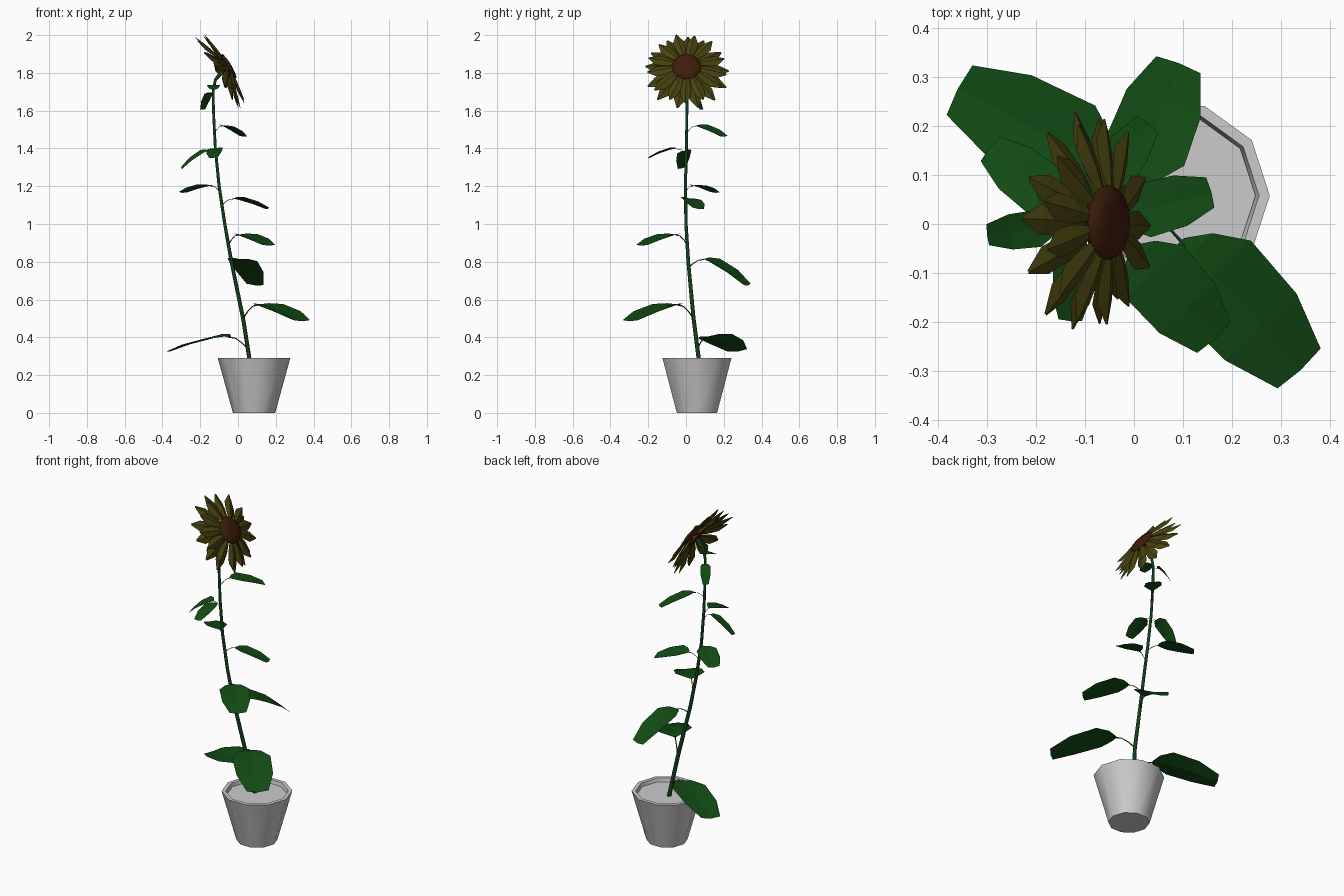
import bpy, math, random
from mathutils import Vector, Matrix

if "Cube" in bpy.data.objects:
    bpy.data.objects.remove(bpy.data.objects["Cube"])

random.seed(4)


def material(name, rgb):
    m = bpy.data.materials.new(name)
    m.diffuse_color = (*rgb, 1)
    m.use_nodes = True
    m.node_tree.nodes["Principled BSDF"].inputs["Base Color"].default_value = m.diffuse_color
    return m


GREEN = material("leaf_green", (0.006, 0.072, 0.007))
STEM = material("stem_green", (0.006, 0.05, 0.01))
OLIVE = material("petal_olive", (0.066, 0.057, 0.005))
BROWN = material("seed_brown", (0.05, 0.012, 0.003))


def add_mesh(name, verts, faces, mat=None):
    me = bpy.data.meshes.new(name)
    me.from_pydata([tuple(v) for v in verts], [], faces)
    me.update()
    ob = bpy.data.objects.new(name, me)
    bpy.context.collection.objects.link(ob)
    if mat:
        me.materials.append(mat)
    return ob


def smooth(ob, angle):
    bpy.ops.object.select_all(action='DESELECT')
    ob.select_set(True)
    bpy.context.view_layer.objects.active = ob
    bpy.ops.object.shade_smooth_by_angle(angle=math.radians(angle))


def skin(name, rings, n, mat):
    """Bridge successive n-point rings and cap both ends."""
    verts = [v for ring in rings for v in ring]
    faces = [(k * n + i, k * n + (i + 1) % n, (k + 1) * n + (i + 1) % n, (k + 1) * n + i)
             for k in range(len(rings) - 1) for i in range(n)]
    faces.append(tuple(reversed(range(n))))
    faces.append(tuple(range((len(rings) - 1) * n, len(rings) * n)))
    return add_mesh(name, verts, faces, mat)


def lathe(name, profile, n, matrix, mat=None):
    """Revolve (radius, height) points."""
    angles = [2 * math.pi * i / n for i in range(n)]
    rings = [[matrix @ Vector((r * math.cos(a), r * math.sin(a), z)) for a in angles]
             for r, z in profile]
    return skin(name, rings, n, mat)


def tube(name, path, radii, n, mat):
    """Sweep an n-sided ring along a path."""
    pts = [Vector(p) for p in path]
    rings = []
    for k, p in enumerate(pts):
        d = (pts[min(k + 1, len(pts) - 1)] - pts[max(k - 1, 0)]).normalized()
        a = d.cross(Vector((0.3, 1, 0.1))).normalized()
        b = d.cross(a)
        rings.append([p + radii[k] * (a * math.cos(2 * math.pi * i / n) + b * math.sin(2 * math.pi * i / n))
                      for i in range(n)])
    smooth(skin(name, rings, n, mat), 70)


def blade(rows):
    """Three-wide strip (left, midrib, right) from rows of points."""
    verts = [v for row in rows for v in row]
    faces = []
    for k in range(len(rows) - 1):
        for s in (0, 1):
            a = 3 * k + s
            faces.append((a, a + 3, a + 4, a + 1))
    return verts, faces


# Pot and soil
pot = Matrix.Translation((0.085, 0.058, 0))
smooth(lathe("pot", [(0.112, 0), (0.192, 0.29), (0.17, 0.29), (0.162, 0.255)], 10, pot), 40)
lathe("soil", [(0.150, 0.25), (0.163, 0.27)], 10, pot)

# Stem
STEM_PATH = [(0.066, 0.072, 0.25), (0.027, 0.04, 0.5), (-0.035, 0.012, 0.8), (-0.07, 0, 1.0),
             (-0.1, -0.003, 1.2), (-0.12, 0.002, 1.4), (-0.13, 0.005, 1.6), (-0.131, 0.005, 1.71),
             (-0.119, 0.004, 1.765), (-0.075, 0.002, 1.815)]
STEM_RADII = [0.0115, 0.011, 0.01, 0.009, 0.0085, 0.008, 0.0075, 0.0075, 0.008, 0.014]
tube("stem", STEM_PATH, STEM_RADII, 8, STEM)


def stem_at(z):
    for a, b in zip(STEM_PATH, STEM_PATH[1:]):
        if a[2] <= z <= b[2]:
            return Vector(a).lerp(Vector(b), (z - a[2]) / (b[2] - a[2]))


# Leaves: attach height, peak height, tip, half-width, sideways roll
LEAVES = [(0.34, 0.405, (-0.36, 0.275, 0.325), 0.100, -0.12),
          (0.50, 0.575, (0.340, -0.298, 0.485), 0.105, 0),
          (0.77, 0.815, (0.092, 0.328, 0.675), 0.085, 0.08),
          (0.89, 0.945, (0.165, -0.235, 0.885), 0.080, 0),
          (1.10, 1.135, (0.158, 0.065, 1.080), 0.056, -0.13),
          (1.17, 1.205, (-0.295, 0.155, 1.165), 0.056, 0.05),
          (1.35, 1.388, (-0.300, -0.022, 1.295), 0.038, -0.25),
          (1.37, 1.400, (-0.130, -0.198, 1.350), 0.042, 0.12),
          (1.48, 1.522, (0.030, 0.205, 1.462), 0.047, 0.1),
          (1.68, 1.695, (-0.188, 0.083, 1.605), 0.028, 0),
          (1.72, 1.735, (-0.130, -0.085, 1.712), 0.034, 0)]
for n, (za, zp, tip, w, roll) in enumerate(LEAVES, 1):
    base, tip = stem_at(za), Vector(tip)
    run = tip - base
    side = Vector((-run.y, run.x, 0)).normalized() + Vector((0, 0, roll))

    def spine(t, z):
        return Vector((base.x + run.x * t, base.y + run.y * t, z))

    rise = zp - za
    stalk = [spine(0, za), spine(0.08, za + 0.5 * rise), spine(0.16, za + 0.85 * rise),
             spine(0.25, zp - 0.003)]
    tube(f"leaf_stalk_{n}", stalk, [w * k for k in (0.04, 0.03, 0.028, 0.04)], 5, STEM)
    rows = []
    # along, half-width factor, edge lag, droop fraction
    for t, k, lag, droop in ((0.22, 0.08, 0, 0.03), (0.29, 0.55, 0, 0.0), (0.43, 1.0, 0, 0.1),
                             (0.74, 0.95, 0, 0.52), (1.0, 0.57, 0.01, 1.0)):
        z = zp + (tip.z - zp) * droop
        off, lift = side * w * k, Vector((0, 0, 0.1 * w * k))
        edge = spine(t - lag, z) + lift
        rows.append((edge + off, spine(t, z), edge - off))
    add_mesh(f"leaf_{n}", *blade(rows), GREEN)

# Flower head frame: local z faces +x and upward
normal = Vector((0.86, 0, 0.52)).normalized()
down = Vector((0.52, 0, -0.86)).normalized()
across = normal.cross(down)
head = Matrix.Translation((-0.037, 0.003, 1.843)) @ Matrix((down, across, normal)).transposed().to_4x4()

# Seed disc
smooth(lathe("seed_disc", [(0.02, -0.05), (0.06, -0.04), (0.077, -0.02), (0.07, -0.008), (0.04, -0.002),
                           (0.01, 0)], 16, head, BROWN), 50)


def petal_ring(name, count, phase, r0, r1, z0, z1, w):
    verts, faces = [], []
    for i in range(count):
        a = 2 * math.pi * (i + phase) / count + random.uniform(-0.06, 0.06)
        turn = head @ Matrix.Rotation(a, 4, 'Z')
        end = r1 * random.uniform(0.97, 1.01)
        tipz = z1 + random.uniform(-0.008, 0.008)
        rows = []
        for t, k in ((0, 0.35), (0.35, 0.85), (0.68, 0.95), (1, 0.12)):
            r = r0 + (end - r0) * t
            z = z0 + (tipz - z0) * t ** 1.4
            rows.append([turn @ Vector((r, s * w * k, z - abs(s) * 0.4 * w * k)) for s in (-1, 0, 1)])
        v, f = blade(rows)
        faces += [tuple(j + len(verts) for j in q) for q in f]
        verts += v
    add_mesh(name, verts, faces, OLIVE)


# Two staggered rings of petals
petal_ring("front_petals", 13, 0.0, 0.065, 0.215, -0.016, -0.042, 0.031)
petal_ring("back_petals", 13, 0.5, 0.055, 0.226, -0.032, -0.083, 0.033)
